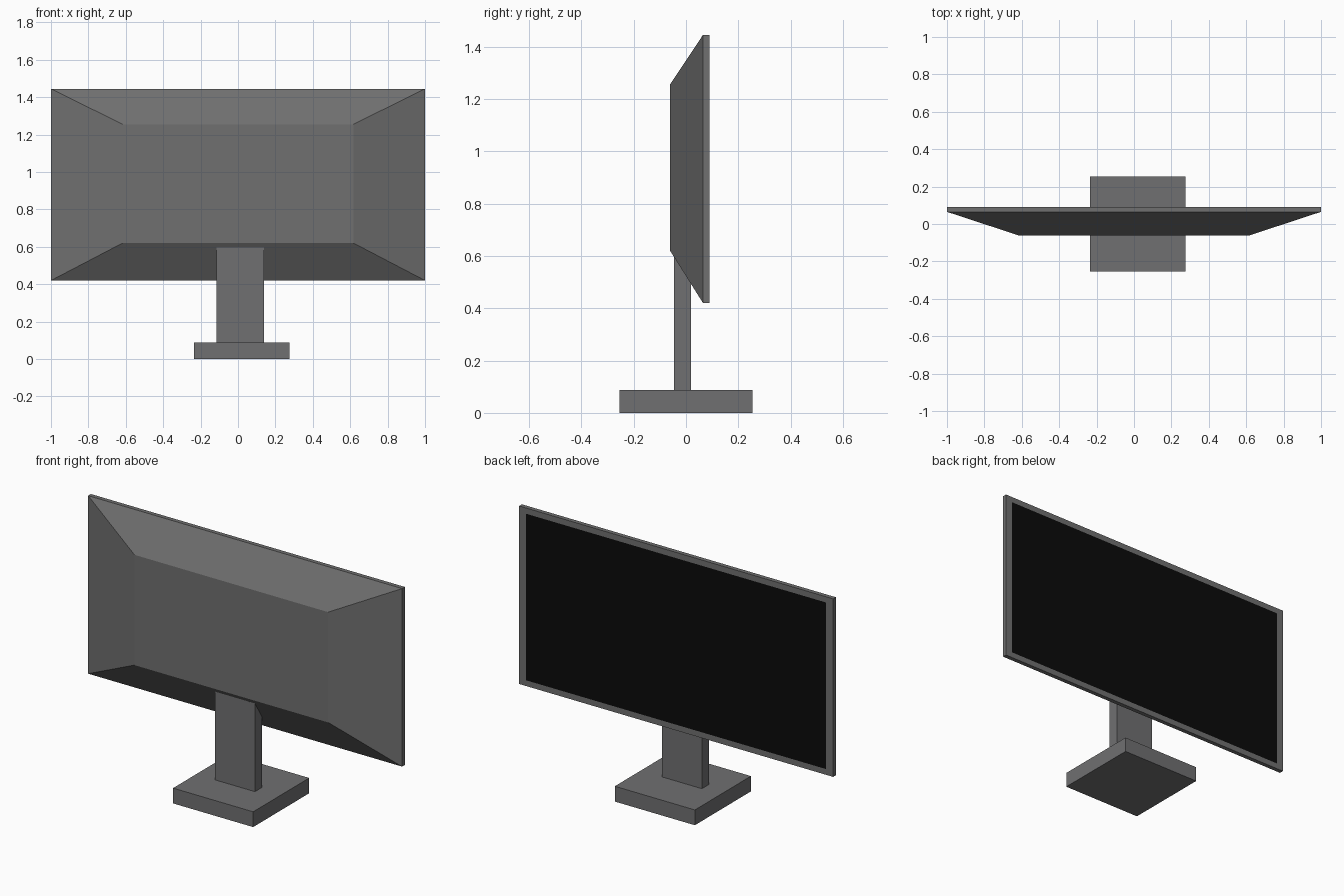
import bpy, bmesh

if "Cube" in bpy.data.objects:
    bpy.data.objects.remove(bpy.data.objects["Cube"])


def finish(name, bm, materials=()):
    bmesh.ops.recalc_face_normals(bm, faces=bm.faces)
    mesh = bpy.data.meshes.new(name)
    bm.to_mesh(mesh)
    bm.free()
    for m in materials:
        mesh.materials.append(m)
    obj = bpy.data.objects.new(name, mesh)
    bpy.context.collection.objects.link(obj)
    return obj


def box(name, lo, hi):
    bm = bmesh.new()
    bmesh.ops.create_cube(bm, size=1)
    for v in bm.verts:
        v.co = [(a + b) / 2 + c * (b - a) for a, b, c in zip(lo, hi, v.co)]
    return finish(name, bm)


def rect(bm, half_x, y, z0, z1):
    return [bm.verts.new((x, y, z)) for x, z in
            ((-half_x, z0), (half_x, z0), (half_x, z1), (-half_x, z1))]


black = bpy.data.materials.new("screen_black")
black.diffuse_color = (0.003, 0.003, 0.003, 1)
black.use_nodes = True
black.node_tree.nodes["Principled BSDF"].inputs["Base Color"].default_value = black.diffuse_color
grey = bpy.data.materials.new("housing_grey")
grey.diffuse_color = (0.16, 0.16, 0.16, 1)
grey.use_nodes = True
grey.node_tree.nodes["Principled BSDF"].inputs["Base Color"].default_value = grey.diffuse_color
stand_grey = bpy.data.materials.new("stand_grey")
stand_grey.diffuse_color = (0.16, 0.16, 0.165, 1)
stand_grey.use_nodes = True
stand_grey.node_tree.nodes["Principled BSDF"].inputs["Base Color"].default_value = stand_grey.diffuse_color

# Display housing: loft from tapered back through the rim to the bezel and screen
bm = bmesh.new()
loops = [rect(bm, 0.617, -0.061, 0.62, 1.255),
         rect(bm, 1.0, 0.065, 0.42, 1.445),
         rect(bm, 1.0, 0.09, 0.42, 1.445),
         rect(bm, 0.956, 0.09, 0.453, 1.412)]
for a, b in zip(loops, loops[1:]):
    for i in range(4):
        j = (i + 1) % 4
        bm.faces.new((a[i], a[j], b[j], b[i]))
bm.faces.new(loops[0])
bm.faces.new(loops[-1]).material_index = 1
finish("display", bm, (grey, black))

# Stand: neck runs up into the sloped underside of the housing
for part in (box("neck", (-0.115, -0.046, 0.088), (0.14, 0.019, 0.596)),
             box("base", (-0.235, -0.255, 0), (0.275, 0.255, 0.088))):
    part.data.materials.append(stand_grey)
